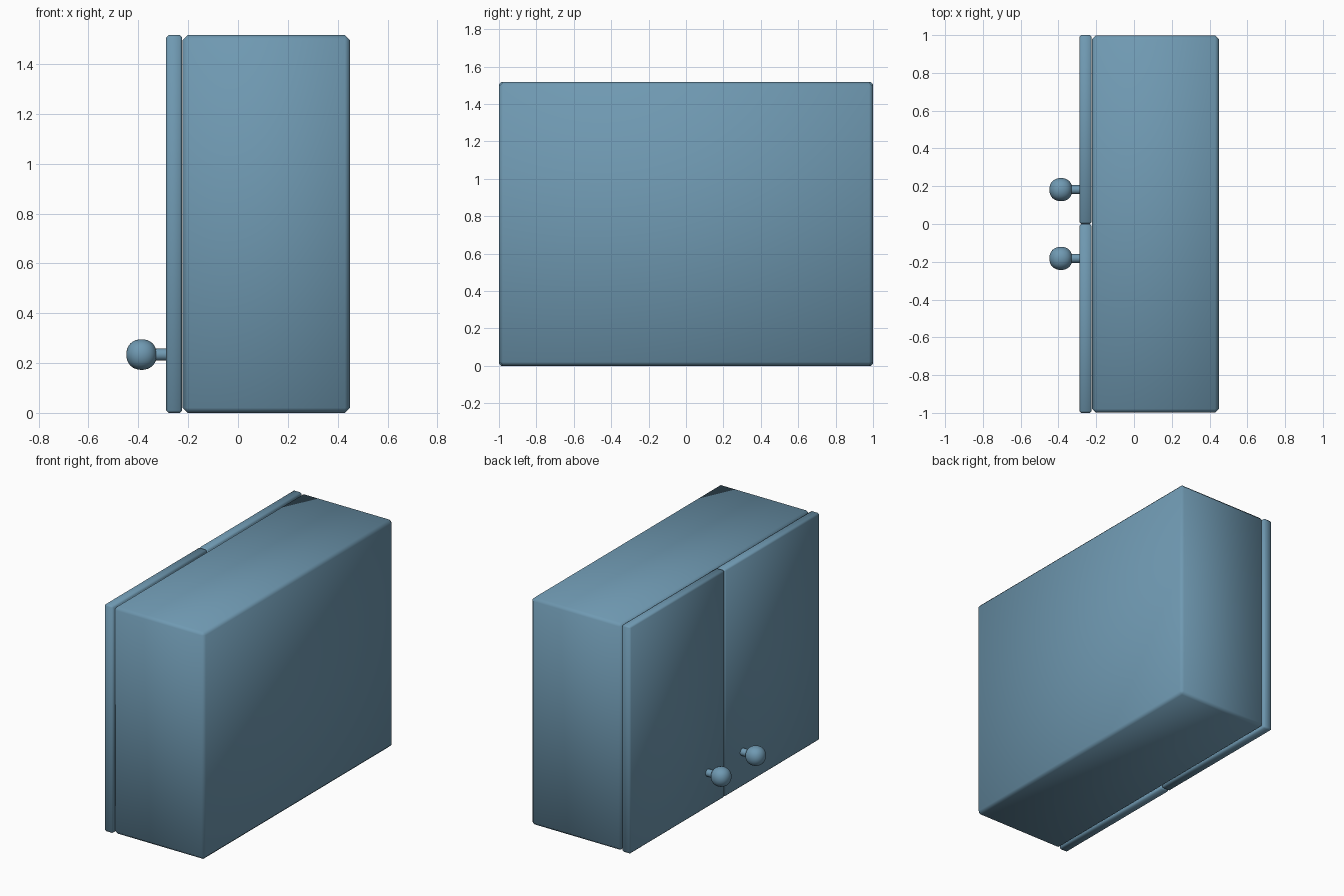
import bpy
import math

if "Cube" in bpy.data.objects:
    bpy.data.objects.remove(bpy.data.objects["Cube"])

# Blue-grey paint for every part
paint = bpy.data.materials.new("blue_grey_paint")
paint.diffuse_color = (0.16, 0.32, 0.445, 1)
paint.use_nodes = True
paint.node_tree.nodes["Principled BSDF"].inputs["Base Color"].default_value = paint.diffuse_color


def finish(obj, name):
    """Name, paint and smooth-shade a part."""
    obj.name = name
    obj.data.materials.append(paint)
    bpy.ops.object.select_all(action='DESELECT')
    obj.select_set(True)
    bpy.context.view_layer.objects.active = obj
    bpy.ops.object.shade_smooth_by_angle(angle=math.radians(60))


def box(name, lo, hi, bevel):
    """Chamfered box spanning two opposite corners."""
    centre = [(a + b) / 2 for a, b in zip(lo, hi)]
    bpy.ops.mesh.primitive_cube_add(size=1, location=centre)
    obj = bpy.context.object
    obj.scale = [b - a for a, b in zip(lo, hi)]
    bpy.ops.object.transform_apply(location=False, rotation=False, scale=True)
    mod = obj.modifiers.new("chamfered_edges", 'BEVEL')
    mod.width = bevel
    mod.segments = 1
    bpy.ops.object.modifier_apply(modifier=mod.name)
    finish(obj, name)


HEIGHT = 1.516
DOOR_FRONT, DOOR_BACK = -0.289, -0.224

# Cabinet body
box("cabinet_body", (-0.222, -0.999, 0), (0.449, 0.999, HEIGHT), 0.02)

for side, label in ((-1, "left"), (1, "right")):
    # Door
    y0, y1 = sorted((side * 0.001, side * 1.0))
    box(label + "_door", (DOOR_FRONT, y0, 0), (DOOR_BACK, y1, HEIGHT), 0.01)

    # Knob stem, running from the door into the ball
    y = side * 0.182
    bpy.ops.mesh.primitive_cylinder_add(
        vertices=24, radius=0.024, depth=0.08,
        location=(-0.318, y, 0.234), rotation=(0, math.pi / 2, 0))
    finish(bpy.context.object, label + "_knob_stem")

    # Ball knob, a subdivided cube
    bpy.ops.mesh.primitive_cube_add(size=0.1465, location=(-0.387, y, 0.234))
    ball = bpy.context.object
    mod = ball.modifiers.new("round", 'SUBSURF')
    mod.levels = mod.render_levels = 3
    bpy.ops.object.modifier_apply(modifier=mod.name)
    finish(ball, label + "_knob")
